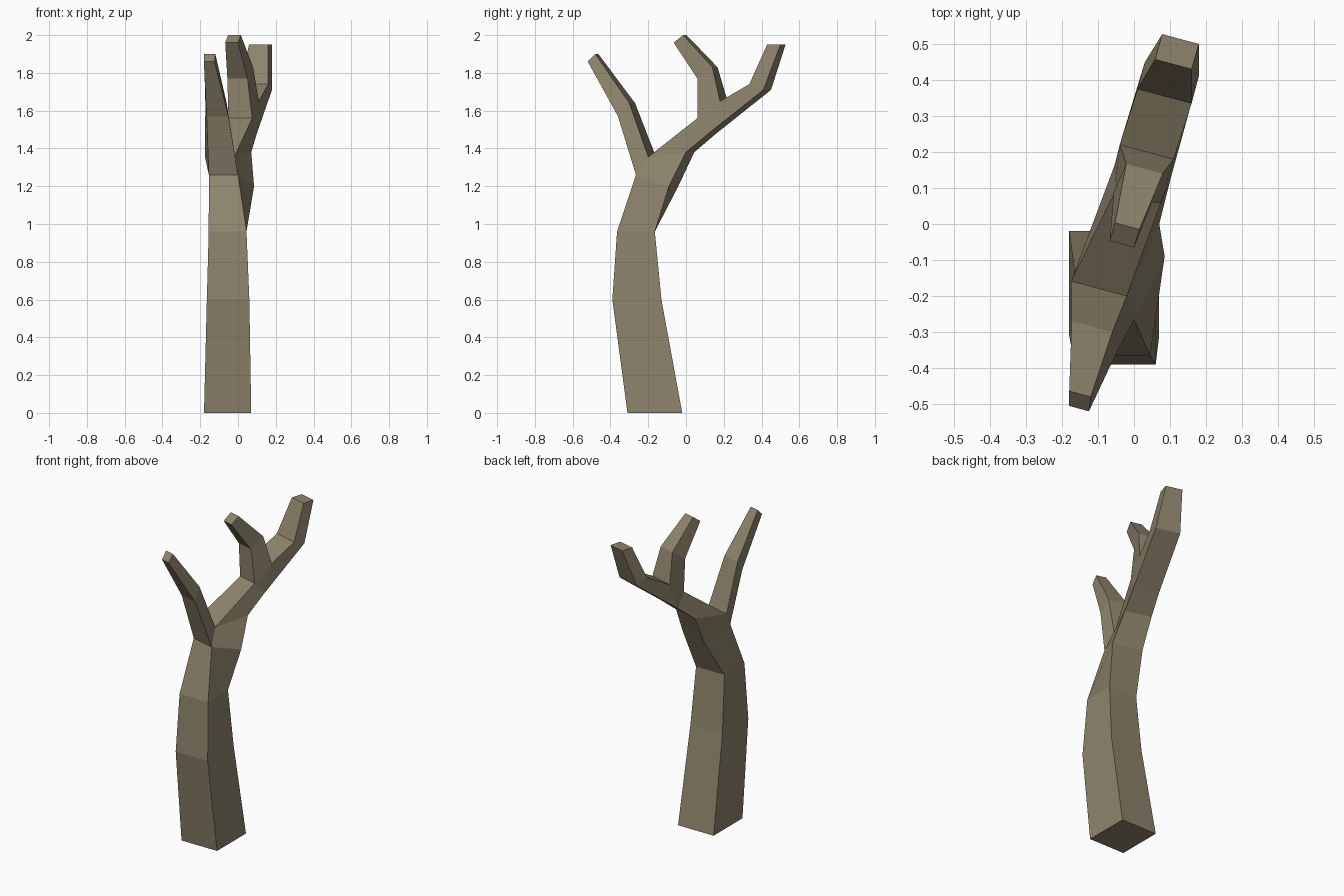
import bpy, bmesh
from math import cos, sin, radians

if "Cube" in bpy.data.objects:
    bpy.data.objects.remove(bpy.data.objects["Cube"])

# Silhouette of the dead tree as crosswise edges: right-hand end (x, y, z) and edge width
OUTLINE = [
    # trunk front
    (.07, -.31, 0, .25), (.06, -.39, .6, .225), (.045, -.365, .96, .2), (0, -.265, 1.26, .16),
    # front branch, up and back down to the fork
    (-.05, -.36, 1.57, .12), (-.125, -.52, 1.86, .058), (-.12, -.48, 1.9, .062),
    (-.06, -.3, 1.64, .117), (-.02, -.2, 1.355, .16),
    # middle branch
    (.075, .06, 1.56, .13), (.05, .06, 1.77, .11), (0, -.065, 1.96, .07),
    (.015, -.015, 2, .07), (.08, .14, 1.83, .105), (.11, .18, 1.65, .155),
    # rear branch
    (.16, .335, 1.74, .155), (.16, .43, 1.95, .105), (.18, .5, 1.95, .105),
    (.18, .41, 1.71, .155), (.1, .12, 1.48, .16), (.07, 0, 1.38, .17),
    # trunk back
    (.085, -.09, 1.2, .19), (.045, -.165, .96, .2), (.06, -.13, .6, .225), (.07, -.02, 0, .25),
]
# Limbs as chains of opposite outline edges, used to fill the two flanks
LIMBS = [
    [(0, 24), (1, 23), (2, 22), (3, 21), (8, 20), (9, 19), (14, 19), (15, 18), (16, 17)],
    [(3, 8), (4, 7), (5, 6)],
    [(9, 14), (10, 13), (11, 12)],
]

bm = bmesh.new()
right, left = [], []
for x, y, z, w in OUTLINE:
    turn = radians(15) if z > 1 else 0      # the crown is twisted against the trunk
    right.append(bm.verts.new((x, y, z)))
    left.append(bm.verts.new((x - w * cos(turn), y + w * sin(turn), z)))

# Strip of faces around the outline
n = len(OUTLINE)
for i in range(n):
    j = (i + 1) % n
    bm.faces.new((right[i], right[j], left[j], left[i]))

# Flanks
for chain in LIMBS:
    for (a, b), (c, d) in zip(chain, chain[1:]):
        ids = list(dict.fromkeys((a, c, d, b)))
        for side in (right, left):
            bm.faces.new([side[k] for k in ids])

bmesh.ops.recalc_face_normals(bm, faces=bm.faces)
mesh = bpy.data.meshes.new("dead_tree")
bm.to_mesh(mesh)
bm.free()

bark = bpy.data.materials.new("bark")
bark.diffuse_color = (.27, .23, .15, 1)
bark.use_nodes = True
bark.node_tree.nodes["Principled BSDF"].inputs["Base Color"].default_value = bark.diffuse_color
mesh.materials.append(bark)
bpy.context.collection.objects.link(bpy.data.objects.new("dead_tree", mesh))
